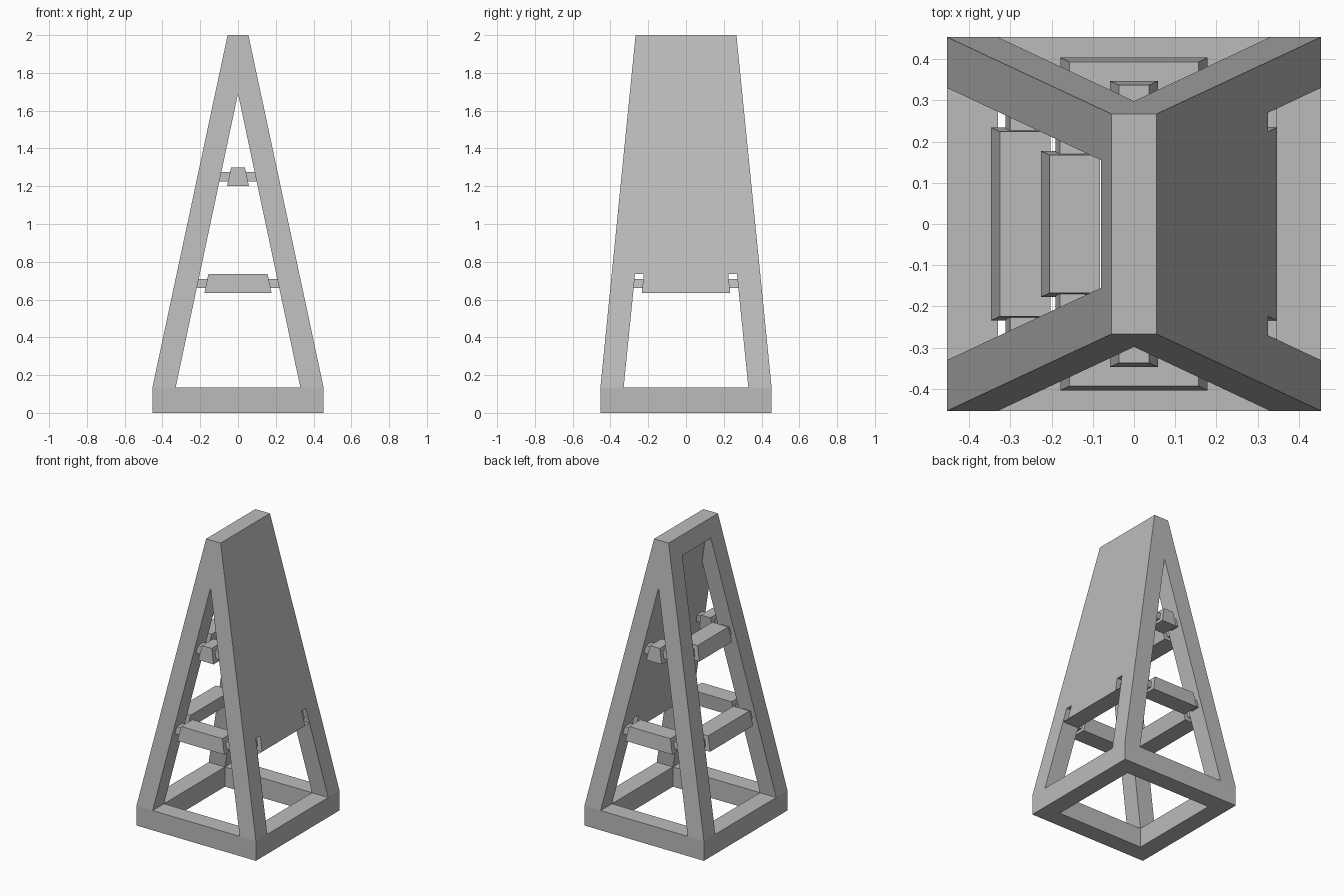
import bpy
import bmesh

cube = bpy.data.objects.get("Cube")
if cube:
    bpy.data.objects.remove(cube, do_unlink=True)

grey = bpy.data.materials.new("grey")
grey.use_nodes = True
colour = (0.5, 0.5, 0.5, 1)
grey.diffuse_color = colour
grey.node_tree.nodes["Principled BSDF"].inputs["Base Color"].default_value = colour

BASE, TOP = 0.135, 2.0
GAP = 0.046       # space between a rung and its leg
INSET = 0.03      # how far the pegs sit inside the wall


# Sloping planes of the tower at height z
def out_x(z): return 0.453 - 0.398 * (z - BASE) / (TOP - BASE)
def out_y(z): return 0.453 - 0.186 * (z - BASE) / (TOP - BASE)
def in_x(z): return 0.33 - 0.2122 * (z - BASE)
def in_y(z): return 0.33 - 0.1003 * (z - BASE)


def loft(name, sections):
    """Solid through rectangles given as (z, x0, x1, y0, y1)."""
    bm = bmesh.new()
    rings = []
    for z, x0, x1, y0, y1 in sections:
        corners = ((x0, y0), (x1, y0), (x1, y1), (x0, y1))
        rings.append([bm.verts.new((x, y, z)) for x, y in corners])
    bm.faces.new(rings[0])
    bm.faces.new(rings[-1])
    for a, b in zip(rings, rings[1:]):
        for i in range(4):
            j = (i + 1) % 4
            bm.faces.new((a[i], a[j], b[j], b[i]))
    bmesh.ops.remove_doubles(bm, verts=bm.verts, dist=1e-5)
    bmesh.ops.recalc_face_normals(bm, faces=bm.faces)
    mesh = bpy.data.meshes.new(name)
    bm.to_mesh(mesh)
    bm.free()
    mesh.materials.append(grey)
    obj = bpy.data.objects.new(name, mesh)
    bpy.context.collection.objects.link(obj)
    return obj


def cut(target, cutter):
    mod = target.modifiers.new("cut", "BOOLEAN")
    mod.operation = "DIFFERENCE"
    mod.solver = "EXACT"
    mod.object = cutter
    bpy.context.view_layer.objects.active = target
    bpy.ops.object.modifier_apply(modifier=mod.name)
    bpy.data.objects.remove(cutter, do_unlink=True)


# Tapered tower on a square base
tower = loft("tower_frame", [(z, -out_x(h), out_x(h), -out_y(h), out_y(h))
                             for z, h in ((0, BASE), (BASE, BASE), (TOP, TOP))])

# Hole through the base
cut(tower, loft("base_hole", [(z, -0.33, 0.33, -0.33, 0.33) for z in (-0.1, BASE)]))

# Triangular opening from front to back
apex = BASE + 0.33 / 0.2122
cut(tower, loft("front_opening", [(BASE, -0.33, 0.33, -1, 1), (apex, 0, 0, -1, 1)]))

# Tall opening on the right side, stopping at the inside of the left panel
cut(tower, loft("right_opening", [(z, -1, in_x(z), -in_y(z), in_y(z))
                                  for z in (BASE, 1.88)]))

# Low opening under the left panel, with a notch at each end
LOW, HIGH, THICK = 0.635, 1.2, 0.1
cut(tower, loft("left_opening", [(z, 0, 1, -in_y(z), in_y(z)) for z in (BASE, LOW)]))
for s in (-1, 1):
    cut(tower, loft("notch", [(z, 0, 1, *sorted((s * (in_y(z) - GAP), s * in_y(z))))
                              for z in (LOW, LOW + THICK)]))


# Rungs and pegs lie within the thickness of each wall
def wall_bar(name, side, z0, z1, extra, inset):
    sections = []
    for z in (z0, z1):
        if side in ("front", "back"):
            s = -1 if side == "front" else 1
            w = in_x(z) + extra
            span = sorted((s * (in_y(z) + inset), s * (out_y(z) - inset)))
            sections.append((z, -w, w, *span))
        else:
            s = -1 if side == "right" else 1
            w = in_y(z) + extra
            span = sorted((s * (in_x(z) + inset), s * (out_x(z) - inset)))
            sections.append((z, *span, -w, w))
    return loft(name, sections)


for level, z in (("lower", LOW), ("upper", HIGH)):
    for side in ("front", "back", "right"):
        wall_bar(f"{side}_{level}_rung", side, z, z + THICK, -GAP, 0)
        wall_bar(f"{side}_{level}_peg", side, z + 0.025, z + 0.075, 0.01, INSET)
wall_bar("left_panel_peg", "left", LOW + 0.025, LOW + 0.075, 0.01, INSET)
